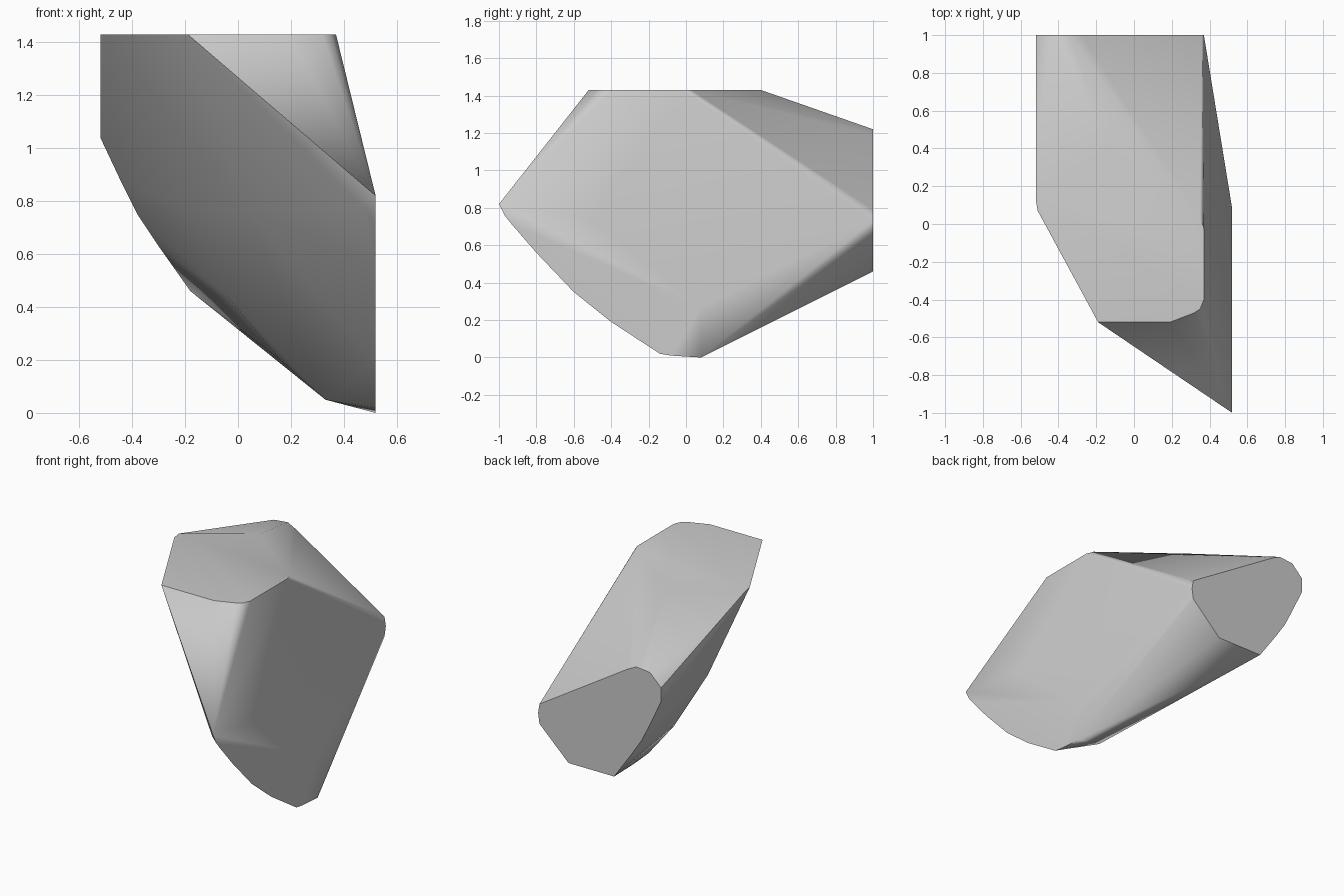
import bpy
import bmesh
import math
from mathutils import Vector

# Remove the default object
default_cube = bpy.data.objects.get("Cube")
if default_cube:
    bpy.data.objects.remove(default_cube, do_unlink=True)

HALF_WIDTH = 0.52
HALF_LENGTH = 1.0
HEIGHT = 1.43


def make_material(name, value):
    material = bpy.data.materials.new(name)
    material.use_nodes = True
    colour = (value, value, value, 1)
    material.diffuse_color = colour
    shader = next(node for node in material.node_tree.nodes
                  if node.type == "BSDF_PRINCIPLED")
    shader.inputs["Base Color"].default_value = colour
    return material


def outline_on_plane(outline, axis, offset):
    """Place a flat outline on the plane where the given axis equals offset."""
    points = []
    for first, second in outline:
        coords = [first, second]
        coords.insert(axis, offset)
        points.append(Vector(coords))
    return points


# Flat top facet, as x and y
top_facet = [(-.52, .13), (-.51, .07), (-.19, -.52), (.19, -.52), (.32, -.47),
             (.35, -.45), (.37, -.4), (.37, -.02), (.35, .03), (.2, .13),
             (-.13, .4)]

# Flat back facet, as x and z
back_facet = [(.37, .73), (.36, .79), (-.28, 1.19), (-.34, 1.22), (-.44, 1.21),
              (-.52, 1.13), (-.52, 1.04), (-.44, .87), (-.38, .75), (-.3, .63),
              (-.18, .46), (.15, .46), (.36, .66)]

# Flat side facet with its curved lower rim, as y and z
side_facet = [(-1, .82), (-.97, .76), (-.93, .71), (-.8, .56), (-.6, .35),
              (-.4, .19), (-.2, .06), (-.14, .02), (-.08, .01), (.08, 0),
              (.08, .27), (-.5, .74)]

# Bend between the upper and lower front facets, and the ridge below it
front_bend = [Vector(p) for p in [(0, -.5, 1.05), (.04, -.38, .76),
                                  (.47, -.94, .78), (-.2, .06, .77)]]
lower_ridge = [Vector(p) for p in [(-.04, .18, .44), (.16, .16, .2),
                                   (.33, .06, .05)]]

corners = (outline_on_plane(top_facet, 2, HEIGHT)
           + outline_on_plane(back_facet, 1, HALF_LENGTH)
           + outline_on_plane(side_facet, 0, HALF_WIDTH)
           + front_bend + lower_ridge)

# Wrap the facets in one convex solid
bm = bmesh.new()
for corner in corners:
    bm.verts.new(corner)
bmesh.ops.convex_hull(bm, input=bm.verts[:])
loose = [v for v in bm.verts if not v.link_faces]
bmesh.ops.delete(bm, geom=loose, context="VERTS")
bmesh.ops.dissolve_limit(bm, angle_limit=math.radians(1),
                         verts=bm.verts[:], edges=bm.edges[:])
bmesh.ops.recalc_face_normals(bm, faces=bm.faces[:])

mesh = bpy.data.meshes.new("faceted_stone")
bm.to_mesh(mesh)
bm.free()
mesh.materials.append(make_material("mid_grey_stone", 0.6))

stone = bpy.data.objects.new("faceted_stone", mesh)
bpy.context.collection.objects.link(stone)

# Soften the shallow edges and keep the facet rims sharp
bpy.ops.object.select_all(action="DESELECT")
stone.select_set(True)
bpy.context.view_layer.objects.active = stone
bpy.ops.object.shade_smooth_by_angle(angle=math.radians(40))

# Let the broad facets dominate the shading so they read as flat
weighting = stone.modifiers.new("facet_weighting", "WEIGHTED_NORMAL")
weighting.keep_sharp = True
